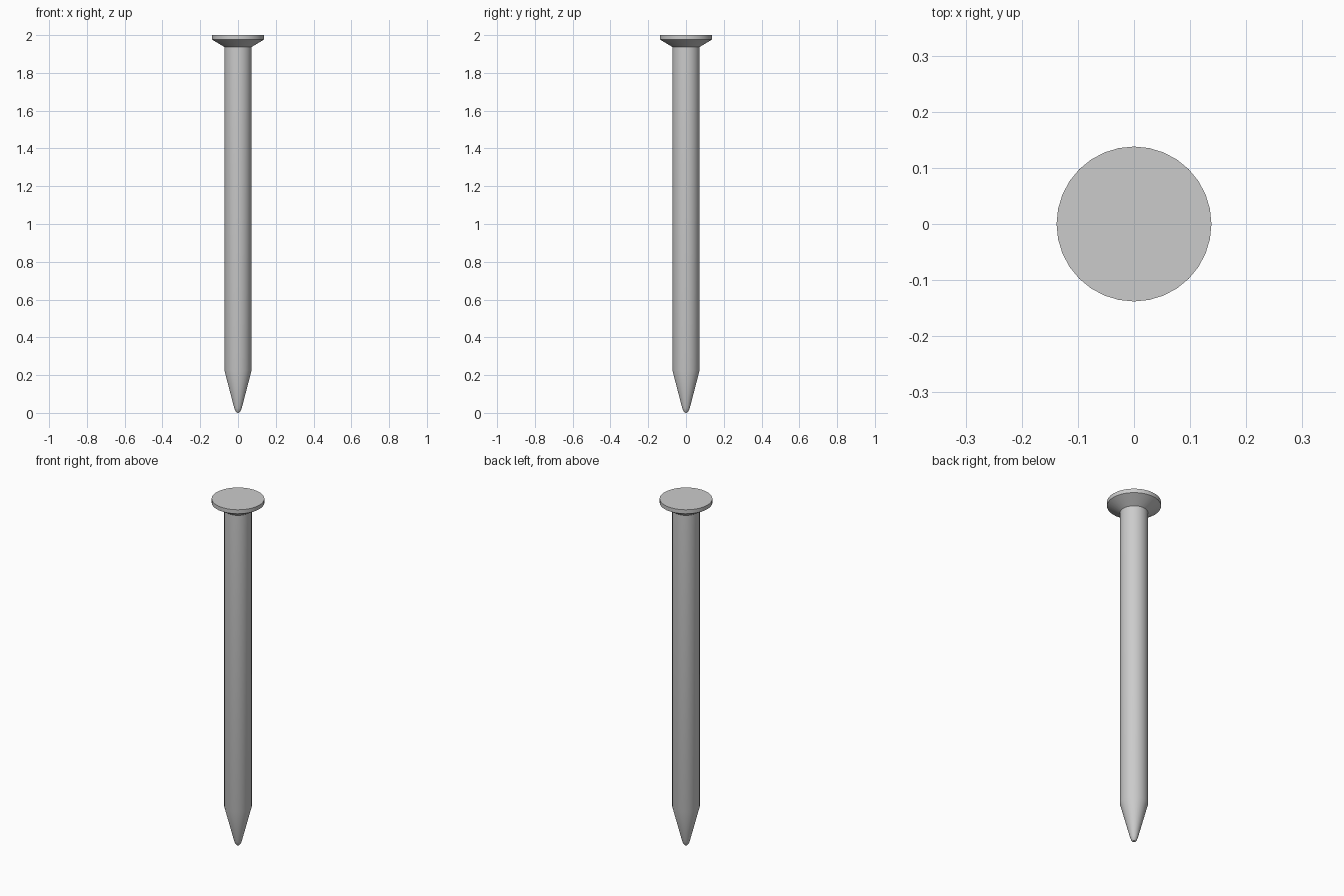
import bpy, bmesh, math

if "Cube" in bpy.data.objects:
    bpy.data.objects.remove(bpy.data.objects["Cube"])

SIDES = 32


def lathe(name, profile):
    """Revolve (radius, z) points, bottom to top, around the z axis."""
    bm = bmesh.new()
    rings = []
    for r, z in profile:
        if r == 0:
            rings.append([bm.verts.new((0, 0, z))] * SIDES)
        else:
            rings.append([bm.verts.new((r * math.cos(2 * math.pi * i / SIDES),
                                        r * math.sin(2 * math.pi * i / SIDES), z))
                          for i in range(SIDES)])
    for low, high in zip(rings, rings[1:]):
        for i in range(SIDES):
            j = (i + 1) % SIDES
            corners = dict.fromkeys((low[i], low[j], high[j], high[i]))
            bm.faces.new(list(corners))
    bm.faces.new(rings[-1])  # flat top
    bmesh.ops.recalc_face_normals(bm, faces=bm.faces)
    mesh = bpy.data.meshes.new(name)
    bm.to_mesh(mesh)
    bm.free()
    obj = bpy.data.objects.new(name, mesh)
    bpy.context.collection.objects.link(obj)
    bpy.ops.object.select_all(action='DESELECT')
    obj.select_set(True)
    bpy.context.view_layer.objects.active = obj
    bpy.ops.object.shade_smooth_by_angle(angle=math.radians(30))
    return obj


# One continuous nail: rounded point, taper, shank, countersunk flat head
lathe("nail", [
    (0, 0), (0.008, 0.003), (0.015, 0.012), (0.020, 0.026), (0.025, 0.045),
    (0.072, 0.225),
    (0.072, 1.937),
    (0.138, 1.977), (0.138, 2.0),
])
